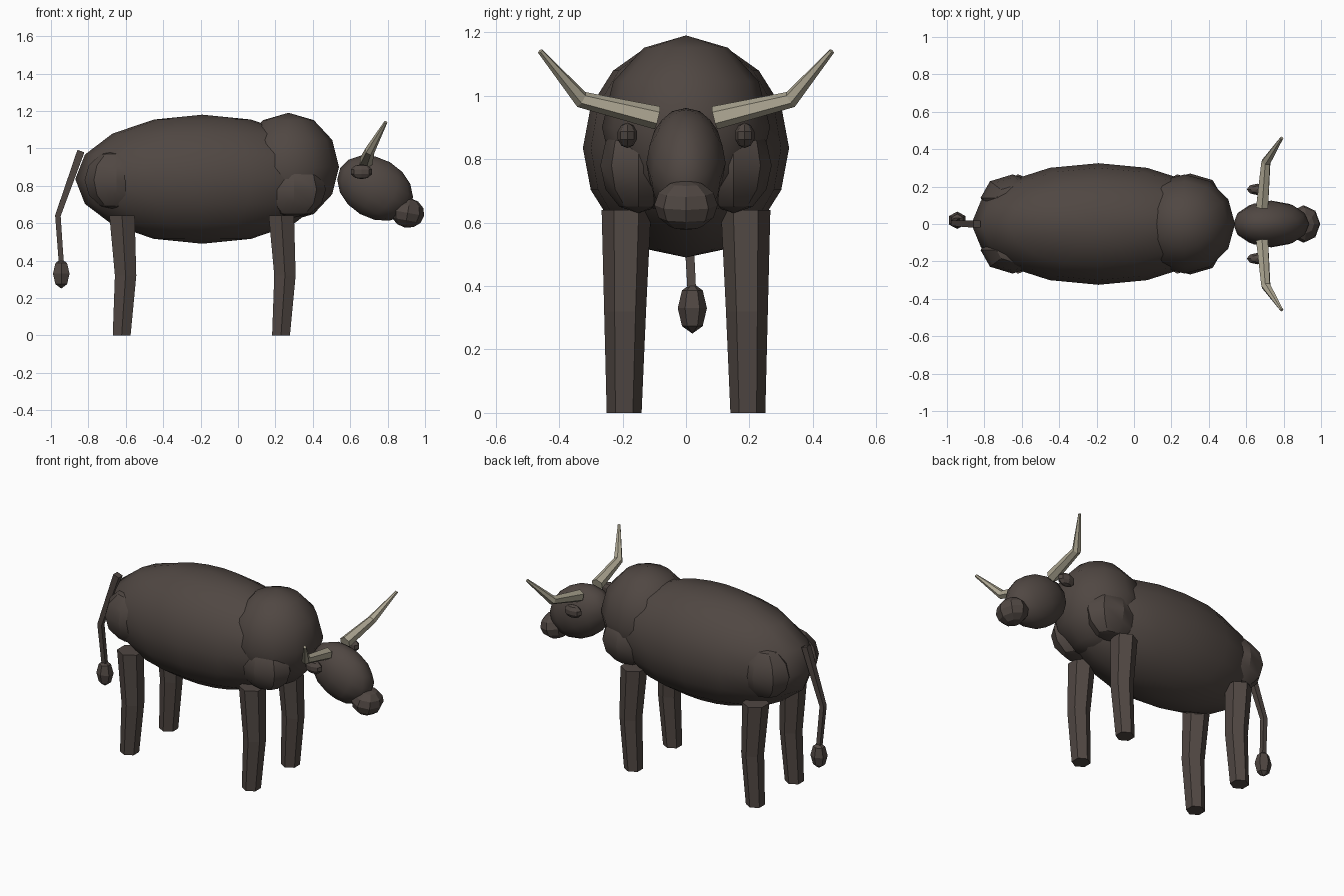
import bpy, bmesh, math
from mathutils import Vector

if "Cube" in bpy.data.objects:
    bpy.data.objects.remove(bpy.data.objects["Cube"])


def material(name, rgb):
    m = bpy.data.materials.new(name)
    m.diffuse_color = (*rgb, 1)
    m.use_nodes = True
    m.node_tree.nodes["Principled BSDF"].inputs["Base Color"].default_value = m.diffuse_color
    return m


HIDE = material("dark brown hide", (0.080, 0.063, 0.055))
HORN = material("pale horn", (0.42, 0.385, 0.29))


def finish(name, bm, mat, smooth):
    bmesh.ops.recalc_face_normals(bm, faces=bm.faces)
    mesh = bpy.data.meshes.new(name)
    bm.to_mesh(mesh)
    bm.free()
    mesh.materials.append(mat)
    ob = bpy.data.objects.new(name, mesh)
    bpy.context.collection.objects.link(ob)
    if smooth:
        bpy.ops.object.select_all(action='DESELECT')
        ob.select_set(True)
        bpy.context.view_layer.objects.active = ob
        bpy.ops.object.shade_smooth_by_angle(angle=math.radians(smooth))
    return ob


def ellipsoid(name, centre, radii, segs, rings, smooth=0, pitch=0):
    bm = bmesh.new()
    bmesh.ops.create_uvsphere(bm, u_segments=segs, v_segments=rings, radius=1)
    bmesh.ops.scale(bm, vec=radii, verts=bm.verts)
    ob = finish(name, bm, HIDE, smooth)
    ob.location = centre
    ob.rotation_euler.y = math.radians(pitch)
    return ob


def tube(name, path, radii, sides, mat, side_dir, flat_rings=False, turn=0.0):
    """Tapered tube along a path; the first corner of each ring points along side_dir."""
    pts = [Vector(p) for p in path]
    bm = bmesh.new()
    rings = []
    for i, (p, r) in enumerate(zip(pts, radii)):
        if flat_rings:
            t = Vector((0, 0, 1))
        else:
            t = Vector()
            if i:
                t += (p - pts[i - 1]).normalized()
            if i < len(pts) - 1:
                t += (pts[i + 1] - p).normalized()
            t.normalize()
        u = Vector(side_dir)
        u = (u - t * u.dot(t)).normalized()
        v = t.cross(u)
        ang = [turn + math.tau * k / sides for k in range(sides)]
        rings.append([bm.verts.new(p + r * (u * math.cos(a) + v * math.sin(a))) for a in ang])
    for a, b in zip(rings, rings[1:]):
        for k in range(sides):
            j = (k + 1) % sides
            bm.faces.new((a[k], a[j], b[j], b[k]))
    bm.faces.new(rings[0])
    bm.faces.new(rings[-1])
    return finish(name, bm, mat, 0)


# Trunk, shoulder hump, head and muzzle
ellipsoid("body", (-0.19, 0, 0.835), (0.68, 0.325, 0.345), 16, 8, 50)
ellipsoid("shoulder_hump", (0.27, 0, 0.90), (0.27, 0.265, 0.29), 12, 6, 50)
ellipsoid("head", (0.733, 0, 0.787), (0.215, 0.125, 0.16), 12, 8, 50, 30)
ellipsoid("muzzle", (0.907, 0, 0.655), (0.09, 0.10, 0.08), 8, 6, 0, 10)

# Paired parts
for s, side in ((-1, "right"), (1, "left")):
    ellipsoid(f"{side}_haunch", (-0.65, s * 0.14, 0.83), (0.17, 0.125, 0.16), 8, 6, 30)
    ellipsoid(f"{side}_shoulder", (0.30, s * 0.15, 0.78), (0.17, 0.12, 0.15), 8, 6, 30)
    ellipsoid(f"{side}_ear", (0.66, s * 0.185, 0.875), (0.06, 0.032, 0.04), 8, 5)
    tube(f"{side}_horn",
         [(0.685, s * 0.09, 0.93), (0.705, s * 0.33, 0.988), (0.79, s * 0.46, 1.14)],
         [0.037, 0.027, 0.009], 6, HORN, (0, 0, 1))
    for leg, x in (("front", 0.23), ("rear", -0.622)):
        tube(f"{side}_{leg}_leg",
             [(x, s * 0.195, 0), (x + 0.021, s * 0.192, 0.32), (x + 0.002, s * 0.188, 0.64)],
             [0.055, 0.066, 0.078], 6, HIDE, (0, 1, 0), True)

# Tail and its tuft
tube("tail", [(-0.84, 0, 0.985), (-0.963, 0.005, 0.64), (-0.945, 0.018, 0.39)],
     [0.028, 0.021, 0.019], 4, HIDE, (0, 1, 0), False, math.pi / 4)
ellipsoid("tail_tuft", (-0.945, 0.02, 0.33), (0.051, 0.046, 0.08), 6, 4)
